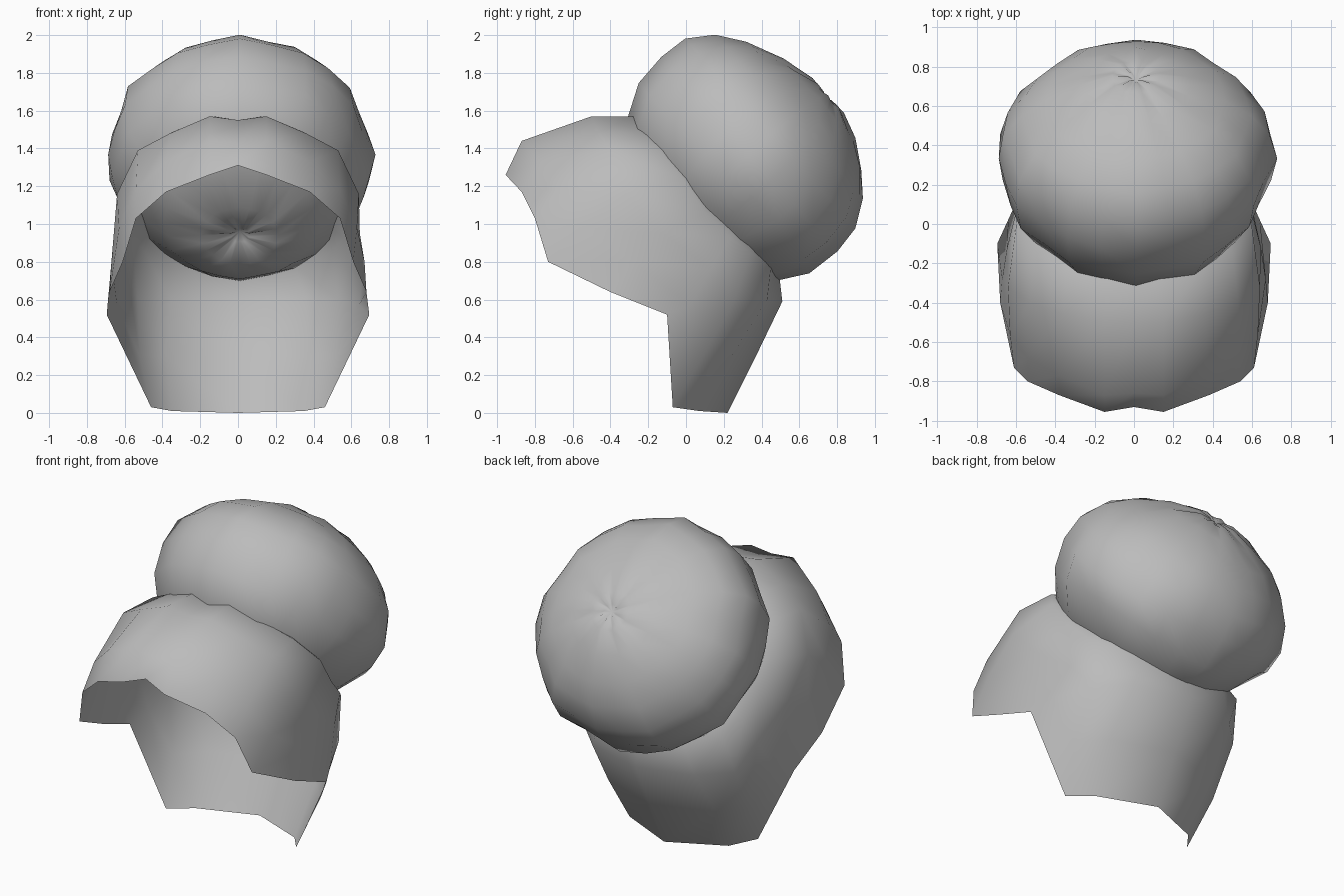
import bpy, bmesh, math, random
from mathutils import Vector

if "Cube" in bpy.data.objects:
    bpy.data.objects.remove(bpy.data.objects["Cube"])

random.seed(4)
grey = bpy.data.materials.new("mid_grey")
grey.diffuse_color = (0.5, 0.5, 0.5, 1)
grey.use_nodes = True
grey.node_tree.nodes["Principled BSDF"].inputs["Base Color"].default_value = grey.diffuse_color


def finish(bm, name):
    bmesh.ops.recalc_face_normals(bm, faces=bm.faces)
    me = bpy.data.meshes.new(name)
    bm.to_mesh(me)
    bm.free()
    me.materials.append(grey)
    me.polygons.foreach_set("use_smooth", [True] * len(me.polygons))
    ob = bpy.data.objects.new(name, me)
    bpy.context.collection.objects.link(ob)
    return ob


def skin(bm, rows):
    """Join closed rings of points with quads."""
    rings = [[bm.verts.new(p) for p in row] for row in rows]
    n = len(rings[0])
    for a, b in zip(rings, rings[1:]):
        for i in range(n):
            j = (i + 1) % n
            bm.faces.new((a[i], a[j], b[j], b[i]))
    return rings


# Tilted frame of the cap
centre = Vector((0.01, 0.30, 1.27))
axis = Vector((0, .74, .67)).normalized()
up = Vector((0, -axis.z, axis.y))
side = Vector((1, 0, 0))

# Hood: open band from the brim and nape edge (first ring) back into the cap.
# Each row is the right half, from the top centre round to the nape centre.
half_rings = [
    [(0, -.93, 1.31), (.15, -.955, 1.26), (.38, -.87, 1.17), (.54, -.8, 1.03), (.61, -.73, .80),
     (.68, -.4, .64), (.695, -.10, .52), (.46, -.07, .03), (.35, .07, .01), (0, .22, 0)],
    [(0, -.86, 1.43), (.15, -.87, 1.44), (.38, -.77, 1.33), (.54, -.68, 1.18), (.63, -.56, .98),
     (.67, -.28, .80), (.64, .02, .57), (.52, .09, .30), (.38, .24, .30), (0, .37, .30)],
    [(0, -.5, 1.55), (.15, -.5, 1.57), (.36, -.46, 1.48), (.53, -.40, 1.39), (.64, -.32, 1.16),
     (.645, -.12, .95), (.59, .13, .76), (.53, .26, .60), (.36, .43, .60), (0, .51, .59)],
    [(0, -.26, 1.55), (.13, -.26, 1.57), (.34, -.22, 1.49), (.50, -.15, 1.40), (.60, -.02, 1.24),
     (.59, .10, 1.06), (.56, .23, .93), (.49, .34, .85), (.30, .45, .78), (0, .49, .76)],
]
rows = [[Vector(p) for p in h + [(-x, y, z) for x, y, z in h[-2:0:-1]]] for h in half_rings]
rows.append([p.lerp(centre, .25) for p in rows[-1]])  # hem tucked inside the cap
bm = bmesh.new()
skin(bm, rows)
finish(bm, "hood")

# Cap: lumpy squashed ball, gathered to a pinch at both poles
# Each entry: position along the axis, radius, upward shift
profile = [(-.41, .05, -.07), (-.44, .2, -.05), (-.38, .40, -.01), (-.26, .56, .03), (-.09, .655, .04),
           (.09, .69, .05), (.25, .665, .05), (.38, .575, .05), (.48, .45, .04), (.56, .28, .02),
           (.605, .12, 0), (.60, .04, 0)]
SEG = 24
rows = []
for t, r, lift in profile:
    row = []
    for i in range(SEG):
        a = 2 * math.pi * i / SEG
        lump = (1 + .012 * math.cos(7 * a + 4 * t) + .012 * math.cos(12 * a)
                + random.uniform(-.01, .01))
        # front hem swells over the top of the hood and at both lower sides
        lump += .07 * max(0, math.sin(a)) ** 2 * max(0, 1 - abs(t + .2) / .2)
        low_side = max(0, math.cos(2 * (math.atan2(math.sin(a), abs(math.cos(a))) + .55)))
        lump += .06 * low_side * max(0, 1 - abs(t + .05) / .4)
        shift = .05 * low_side if -.3 < t < 0 else 0
        fold = .007 * math.cos(8 * a) if r < .3 else random.uniform(-.006, .006)
        row.append(centre + axis * (t + fold + shift) + side * (r * lump * math.cos(a))
                   + up * (r * lump * math.sin(a) + lift))
    rows.append(row)
bm = bmesh.new()
rings = skin(bm, rows)
for ring, t, lift in ((rings[0], -.38, -.07), (rings[-1], .58, 0)):
    pole = bm.verts.new(centre + axis * t + up * lift)
    for i in range(SEG):
        bm.faces.new((ring[i], ring[(i + 1) % SEG], pole))
finish(bm, "gathered_cap")
